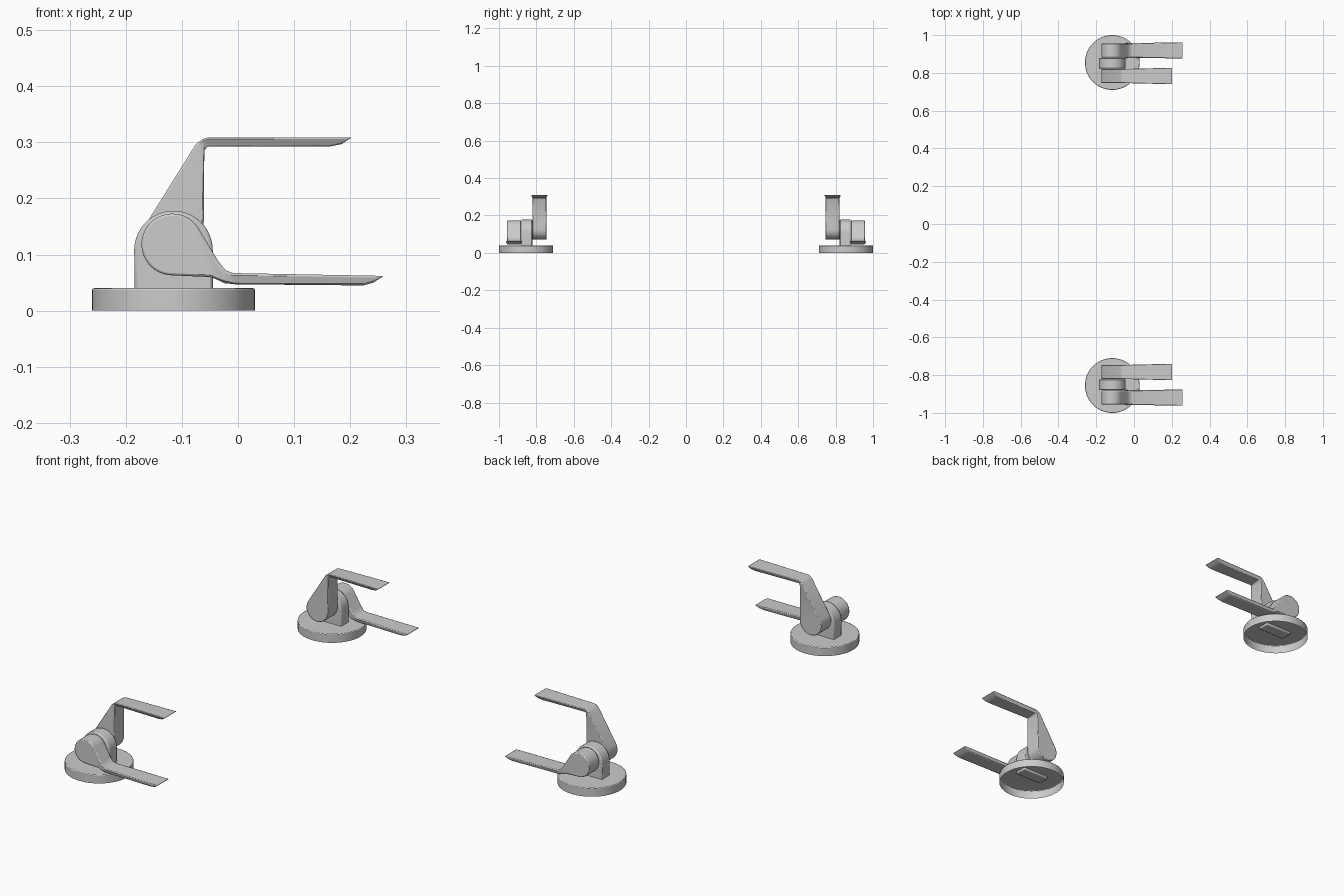
import bpy, bmesh
from math import sin, cos, radians

if "Cube" in bpy.data.objects:
    bpy.data.objects.remove(bpy.data.objects["Cube"])

CX, CY = -0.115, -0.855      # pivot stand centre (front copy)


def arc(cx, cz, r, a0, a1, n, w):
    """Points of a circular arc in the XZ plane with half width w."""
    return [(cx + r * cos(radians(a0 + (a1 - a0) * i / n)),
             cz + r * sin(radians(a0 + (a1 - a0) * i / n)), w) for i in range(n + 1)]


def finish(name, bm, bevel, angle=35):
    """Make the object, bevel it, mirror it to the other side, smooth it."""
    bmesh.ops.recalc_face_normals(bm, faces=bm.faces)
    me = bpy.data.meshes.new(name)
    bm.to_mesh(me)
    bm.free()
    ob = bpy.data.objects.new(name, me)
    bpy.context.collection.objects.link(ob)
    b = ob.modifiers.new("bevel", 'BEVEL')
    b.width, b.segments = bevel, 2
    b.limit_method, b.angle_limit = 'ANGLE', radians(angle)
    m = ob.modifiers.new("mirror", 'MIRROR')
    m.use_axis = (False, True, False)
    m.use_mirror_merge = False
    bpy.ops.object.select_all(action='DESELECT')
    ob.select_set(True)
    bpy.context.view_layer.objects.active = ob
    bpy.ops.object.shade_smooth_by_angle(angle=radians(35))
    return ob


def slab(name, body, pad, yc, bevel):
    """Extrude a side profile along y; each point carries its half width."""
    bm = bmesh.new()
    pts = body + pad
    n, nb = len(pts), len(body)
    near = [bm.verts.new((x, yc - w, z)) for x, z, w in pts]
    far = [bm.verts.new((x, yc + w, z)) for x, z, w in pts]
    for i in range(n):
        j = (i + 1) % n
        bm.faces.new((near[i], near[j], far[j], far[i]))
    for side in (near, far):
        bm.faces.new(side[:nb])
        if pad:
            bm.faces.new([side[nb - 1]] + side[nb:] + [side[0]])
    return finish(name, bm, bevel)


# Round base: a cup open underneath
bm = bmesh.new()
bmesh.ops.create_cone(bm, cap_ends=True, segments=64, radius1=0.145, radius2=0.145, depth=0.04)
bmesh.ops.translate(bm, verts=bm.verts, vec=(CX, CY, 0.02))
bottom = [f for f in bm.faces if all(v.co.z < 0.001 for v in f.verts)]
bmesh.ops.delete(bm, geom=bottom, context='FACES_ONLY')
finish("round_base", bm, 0.003)

# Arched pivot stand, its foot pokes a little through the base
W = 0.029
stand = [(-0.184, 0.03, W), (-0.045, 0.03, W)] + arc(CX, 0.108, 0.07, 0, 180, 28, W)
slab("pivot_stand", stand, [], CY + 0.004, 0.005)

# Low outer lever with long foot pad
W = 0.037
body = [(-0.022, 0.072, W), (-0.035, 0.088, W)]
body += arc(-0.117, 0.118, 0.055, 33, 270, 28, W)
body += [(-0.05, 0.060, W), (-0.036, 0.055, W), (-0.024, 0.049, 0.035)]
pad = [(-0.005, 0.047, 0.032), (0.223, 0.045, 0.036), (0.241, 0.050, 0.039),
       (0.260, 0.062, 0.045), (-0.008, 0.067, 0.038)]
slab("outer_lever", body, pad, -0.919, 0.004)

# High inner lever with foot pad
body = [(-0.063, 0.306, W), (-0.075, 0.297, W)]
body += arc(-0.117, 0.126, 0.055, 148, 360, 26, W)
body += [(-0.061, 0.16, W), (-0.060, 0.285, 0.035)]
pad = [(-0.055, 0.293, 0.032), (0.165, 0.293, 0.036), (0.185, 0.297, 0.039),
       (0.203, 0.309, 0.045), (-0.053, 0.309, 0.038)]
slab("inner_lever", body, pad, -0.7835, 0.004)
